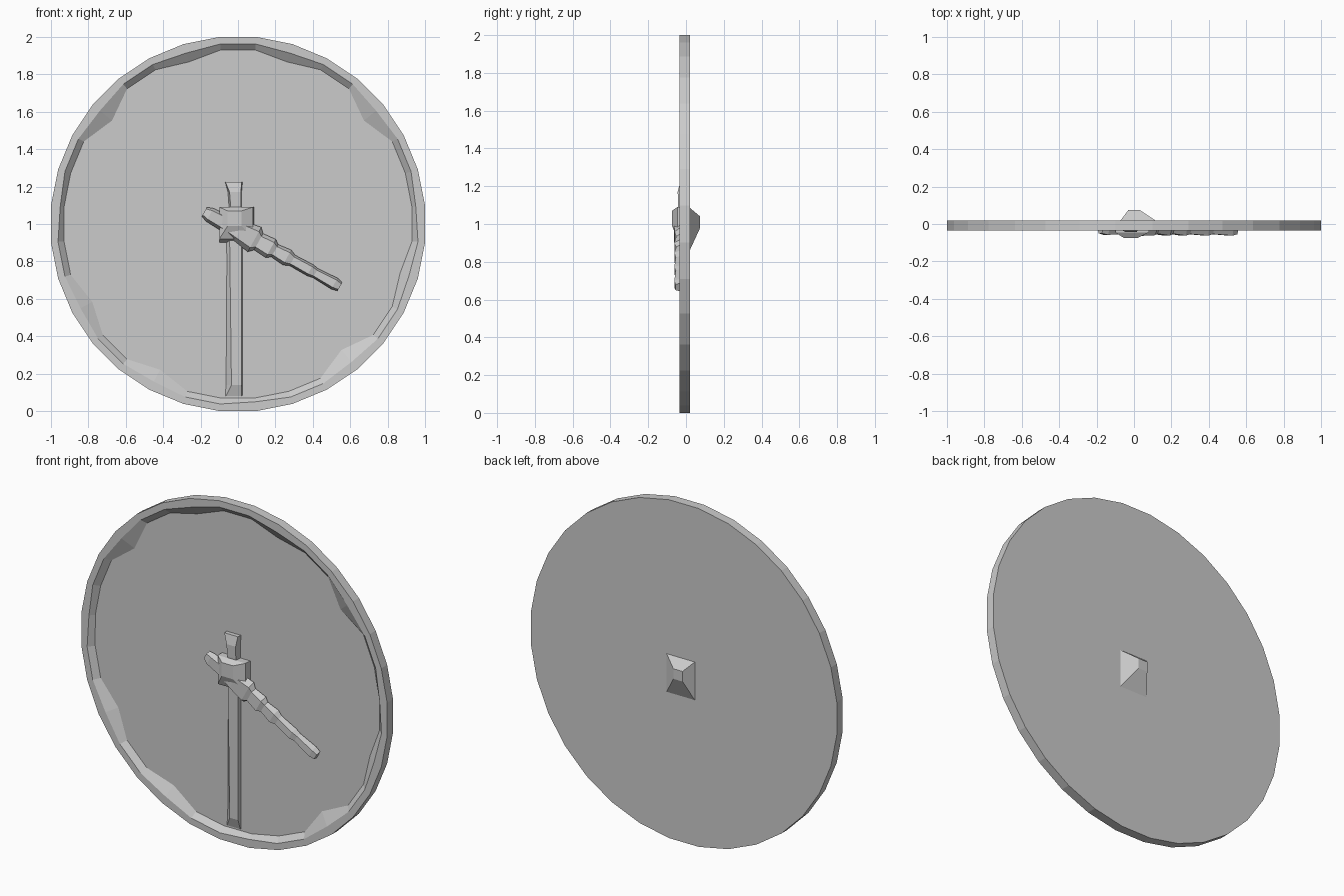
import bpy, bmesh, math
from mathutils import Vector

if "Cube" in bpy.data.objects:
    bpy.data.objects.remove(bpy.data.objects["Cube"])

N = 32
R = 1 / math.cos(math.pi / N)


def make(name, rings):
    """Skin a list of equal-length closed rings and cap both ends."""
    bm = bmesh.new()
    vr = [[bm.verts.new(p) for p in ring] for ring in rings]
    for a, b in zip(vr, vr[1:]):
        for i in range(len(a)):
            j = (i + 1) % len(a)
            bm.faces.new((a[i], a[j], b[j], b[i]))
    bm.faces.new(vr[0])
    bm.faces.new(vr[-1])
    bmesh.ops.recalc_face_normals(bm, faces=bm.faces)
    me = bpy.data.meshes.new(name)
    bm.to_mesh(me)
    bm.free()
    ob = bpy.data.objects.new(name, me)
    bpy.context.collection.objects.link(ob)
    return ob


def circle(radius, y):
    """Ring in the dial plane; radius may be a function of the index."""
    pts = []
    for i in range(N):
        a = 2 * math.pi * (i + 0.5) / N
        r = radius(i, a) if callable(radius) else radius
        pts.append((r * math.cos(a), y, 1 + r * math.sin(a)))
    return pts


def rect(x0, x1, z0, z1, y):
    return [(x0, y, z0), (x1, y, z0), (x1, y, z1), (x0, y, z1)]


# Rough, notched foot of the rim: steps inward on the diagonals
def notch(i, a):
    diagonal = abs(math.sin(2 * a))
    return 0.95 - (0.08 * diagonal if i % 3 == 0 else 0.015)


def lip(i, a):
    return 0.967 if i % 3 else 0.955


# Dial: back plate, raised rim and recessed face in one body
make("dial", [circle(R, 0.02), circle(R, -0.035),
              circle(lip, -0.035), circle(notch, -0.005)])

# Long hand: bevelled bar with a flared tail and a wedge tip
make("long_hand", [
    [(x0, 0.0, z), (x1, 0.0, z), (x1 - 0.005, y, z), (xm, y, z)]
    for z, x0, xm, x1, y in (
        (0.08, -0.07, -0.065, 0.025, -0.008),
        (0.14, -0.07, -0.035, 0.025, -0.028),
        (0.95, -0.065, -0.045, 0.025, -0.030),
        (1.10, -0.050, -0.040, 0.020, -0.042),
        (1.17, -0.055, -0.045, 0.020, -0.044),
        (1.225, -0.070, -0.068, 0.025, -0.030))])

# Short hand: stepped bar running down to the right
start, end = Vector((-0.18, 0, 1.065)), Vector((0.545, 0, 0.665))
along = (end - start).normalized()
side = Vector((-along.z, 0, along.x))
sections = []
for t, w, y in ((0, 0.028, -0.05), (0.04, 0.04, -0.058), (0.14, 0.045, -0.055),
                (0.26, 0.06, -0.064), (0.37, 0.075, -0.060), (0.40, 0.05, -0.052),
                (0.49, 0.056, -0.062), (0.52, 0.038, -0.052), (0.61, 0.046, -0.062),
                (0.65, 0.032, -0.054), (0.78, 0.034, -0.062), (0.82, 0.028, -0.054),
                (0.96, 0.034, -0.062), (1.0, 0.026, -0.055)):
    c = start.lerp(end, t)
    sections.append([c + side * s * w + Vector((0, yy, 0)) for s, yy in
                     ((-1, -0.028), (1, -0.028), (0.65, y), (-0.65, y))])
make("short_hand", sections)

# Hub: tapered block in front of the dial
make("hub_front", [rect(-0.10, 0.085, 0.90, 1.09, -0.005),
                   rect(-0.10, 0.08, 0.92, 1.09, -0.045),
                   rect(-0.055, 0.02, 0.99, 1.07, -0.074)])

# Mount: faceted peak behind the dial
make("mount_back", [rect(-0.075, 0.12, 0.85, 1.09, 0.015),
                    rect(-0.03, 0.03, 0.98, 1.04, 0.075)])
